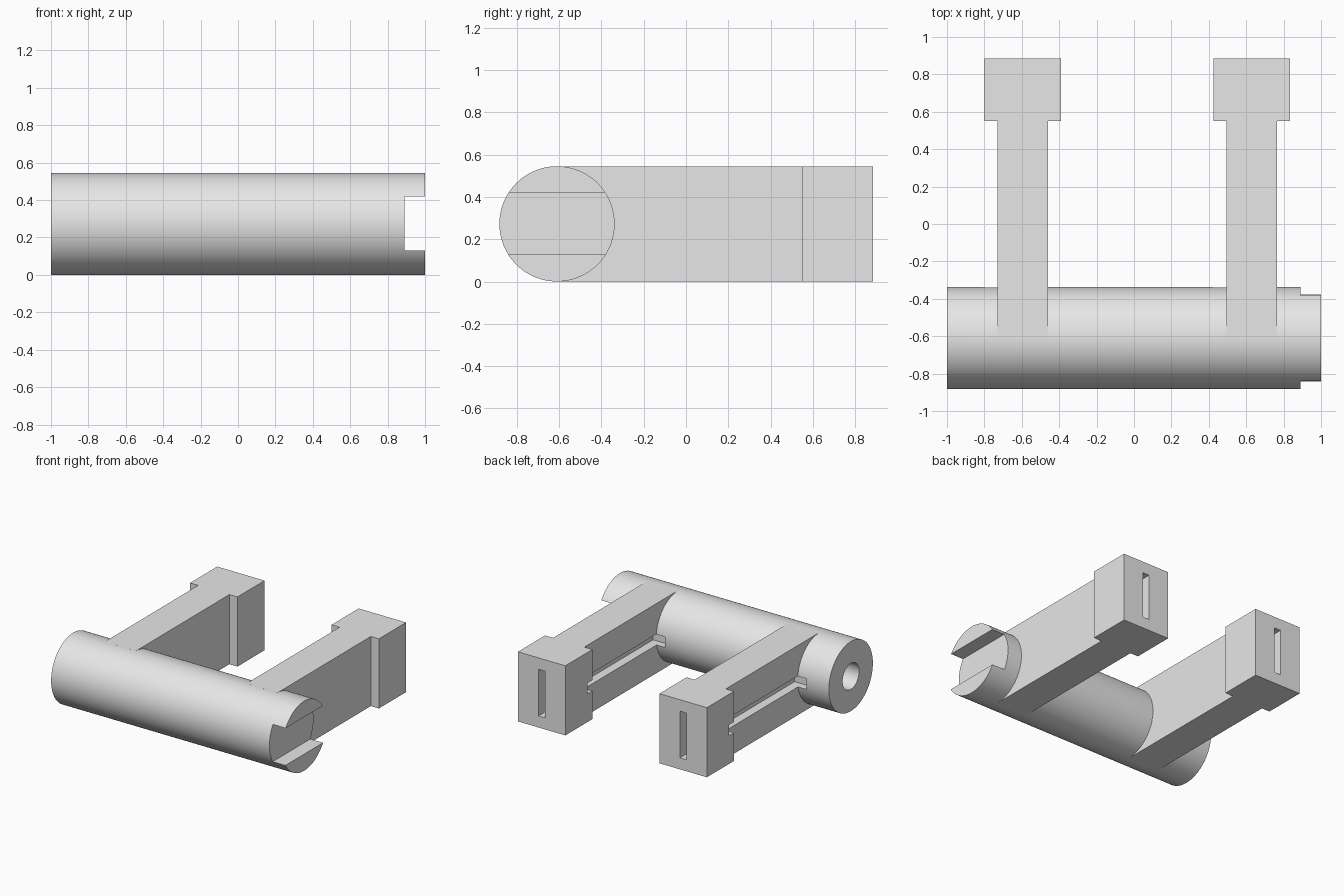
import bpy, bmesh, math
from mathutils import Matrix

if "Cube" in bpy.data.objects:
    bpy.data.objects.remove(bpy.data.objects["Cube"])

H = 0.545            # overall height
R = H / 2            # barrel radius
BY = -0.61           # barrel axis, y
ARMS = (-0.595, 0.63)  # arm centre lines, x

grey = bpy.data.materials.new("grey")
grey.diffuse_color = (0.8, 0.8, 0.8, 1)
grey.use_nodes = True
grey.node_tree.nodes["Principled BSDF"].inputs["Base Color"].default_value = grey.diffuse_color


def finish(bm, name):
    bmesh.ops.recalc_face_normals(bm, faces=bm.faces)
    me = bpy.data.meshes.new(name)
    bm.to_mesh(me)
    bm.free()
    me.materials.append(grey)
    ob = bpy.data.objects.new(name, me)
    bpy.context.collection.objects.link(ob)
    return ob


def box(name, x0, x1, y0, y1, z0, z1):
    bm = bmesh.new()
    bmesh.ops.create_cube(bm, size=1)
    for v in bm.verts:
        v.co = [a if c < 0 else b for c, a, b in
                zip(v.co, (x0, y0, z0), (x1, y1, z1))]
    return finish(bm, name)


def rod(name, x0, x1, r, sides):
    bm = bmesh.new()
    m = (Matrix.Translation(((x0 + x1) / 2, BY, R))
         @ Matrix.Rotation(math.pi / 2, 4, 'Y'))
    bmesh.ops.create_cone(bm, cap_ends=True, segments=sides, radius1=r,
                          radius2=r, depth=x1 - x0, matrix=m)
    return finish(bm, name)


def arm(name, cx):
    # T-shaped plan: narrow shank with a wider head, extruded upwards
    half = [(0.135, -0.605), (0.135, 0.55), (0.205, 0.55), (0.205, 0.885)]
    plan = half + [(-x, y) for x, y in reversed(half)]
    bm = bmesh.new()
    f = bm.faces.new([bm.verts.new((cx + x, y, 0)) for x, y in plan])
    top = bmesh.ops.extrude_face_region(bm, geom=[f])["geom"]
    bmesh.ops.translate(bm, vec=(0, 0, H),
                        verts=[v for v in top if isinstance(v, bmesh.types.BMVert)])
    return finish(bm, name)


def combine(target, tool, operation):
    mod = target.modifiers.new(operation.lower(), 'BOOLEAN')
    mod.operation, mod.object, mod.solver = operation, tool, 'EXACT'
    bpy.context.view_layer.objects.active = target
    bpy.ops.object.modifier_apply(modifier=mod.name)
    bpy.data.objects.remove(tool)


# Barrel with two arms
frame = rod("barrel_with_arms", -1, 1, R, 96)
for cx in ARMS:
    combine(frame, arm("arm", cx), 'UNION')

for cx in ARMS:
    # narrow upright slot in the rear of the head
    combine(frame, box("head_slot", cx - 0.028, cx + 0.028, 0.6, 1, 0.09, 0.455),
            'DIFFERENCE')
    # long groove on the left flank, biting into head and barrel
    combine(frame, box("side_groove", cx - 0.21, cx - 0.065, -0.40, 0.61, 0.22, 0.305),
            'DIFFERENCE')

# Open fork at the right end, blind bore at the left end
combine(frame, box("fork_gap", 0.89, 1.1, -1, 0, 0.13, 0.42), 'DIFFERENCE')
combine(frame, rod("bore", -1.1, -0.6, 0.102, 48), 'DIFFERENCE')

# Smooth barrel, crisp edges
bpy.ops.object.select_all(action='DESELECT')
frame.select_set(True)
bpy.context.view_layer.objects.active = frame
bpy.ops.object.shade_smooth_by_angle(angle=math.radians(25))
